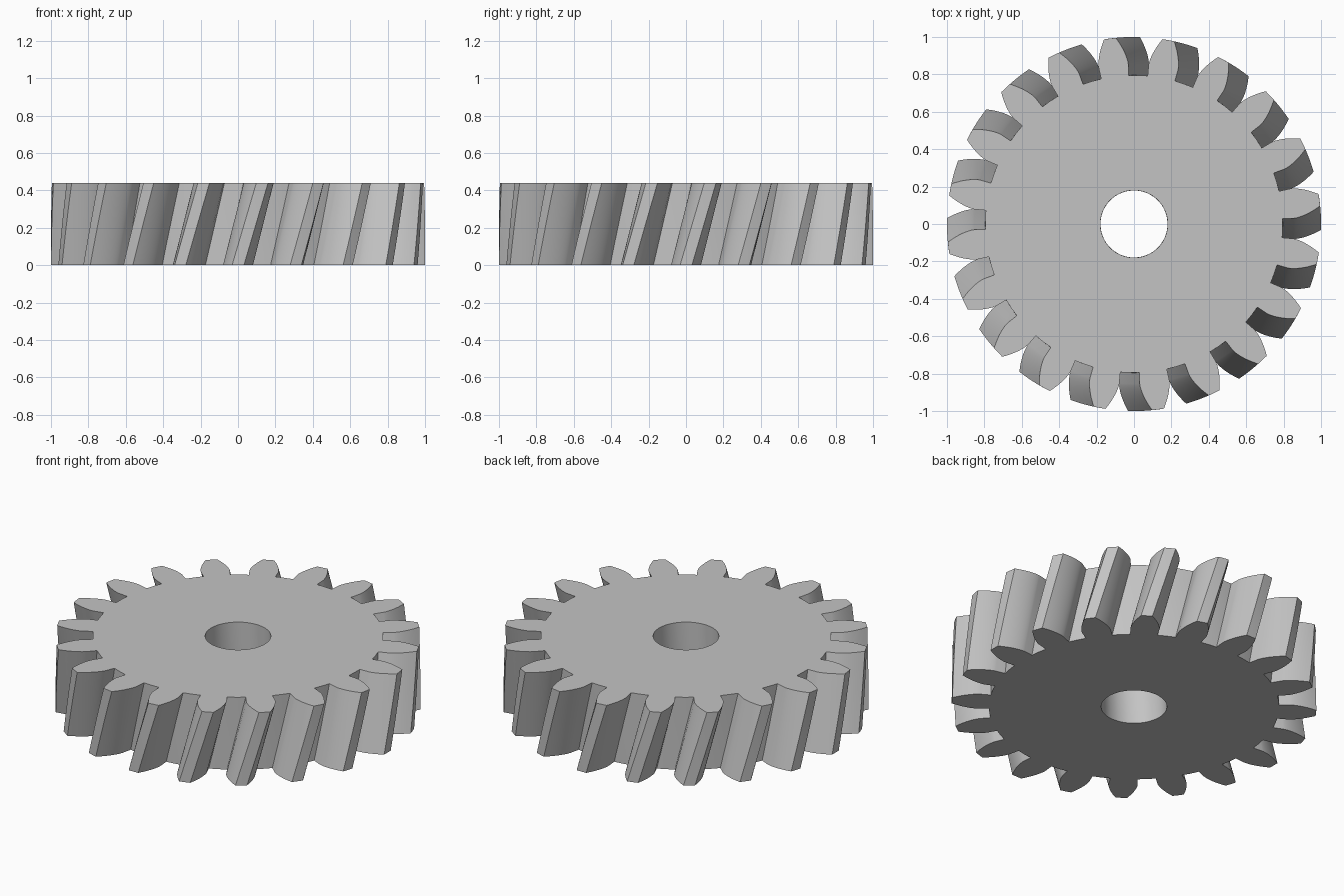
import bpy, bmesh
from math import pi, sin, cos, tan, acos, radians

cube = bpy.data.objects.get("Cube")
if cube:
    bpy.data.objects.remove(cube, do_unlink=True)

# Gear proportions, all driven by the module
TEETH = 20
MODULE = 2 / (TEETH + 2)
PITCH_R = TEETH * MODULE / 2
TIP_R = PITCH_R + MODULE
ROOT_R = PITCH_R - 1.25 * MODULE
PRESSURE = radians(20)
BASE_R = PITCH_R * cos(PRESSURE)
BORE_R = 0.18
HEIGHT = 0.438
TWIST = HEIGHT * tan(radians(15)) / PITCH_R
LAYERS = 6
FLANK_STEPS = 8


def half_angle(r):
    """Half the tooth's angular width on an involute flank."""
    a = acos(min(1, BASE_R / r))
    return pi / (2 * TEETH) + (tan(PRESSURE) - PRESSURE) - (tan(a) - a)


# One tooth as (radius, angle) points, from one root corner to the other
root_half = half_angle(BASE_R)
flank = [(ROOT_R, -root_half)]
for i in range(FLANK_STEPS + 1):
    r = BASE_R + (TIP_R - BASE_R) * (i / FLANK_STEPS) ** 1.3
    flank.append((r, -half_angle(r)))
tooth = flank + [(TIP_R, 0)] + [(r, -a) for r, a in reversed(flank)]
segment = tooth + [(ROOT_R, pi / TEETH)]
size = len(segment)
bore_angles = [-root_half, 0, root_half, pi / TEETH]

bm = bmesh.new()


def ring(points, z):
    """Vertices of one layer, repeated round the gear and turned by the helix."""
    turn = pi / 2 + TWIST * z / HEIGHT
    verts = []
    for t in range(TEETH):
        for r, a in points:
            ang = turn + a + 2 * pi * t / TEETH
            verts.append(bm.verts.new((r * cos(ang), r * sin(ang), z)))
    return verts


def wall(low, high):
    n = len(low)
    for i in range(n):
        j = (i + 1) % n
        bm.faces.new((low[i], low[j], high[j], high[i]))


# Helical toothed wall
levels = [HEIGHT * i / LAYERS for i in range(LAYERS + 1)]
outer = [ring(segment, z) for z in levels]
for low, high in zip(outer, outer[1:]):
    wall(low, high)

# Straight bore through the middle
bore = [ring([(BORE_R, a) for a in bore_angles], z) for z in (0, HEIGHT)]
wall(bore[0], bore[1])

# Flat end faces: a web between bore and root circle, plus one face per tooth
for rim, hole, z in ((outer[0], bore[0], 0), (outer[-1], bore[1], HEIGHT)):
    middle = ring([(ROOT_R, 0)], z)
    web = []
    for t in range(TEETH):
        part = rim[t * size:(t + 1) * size]
        bm.faces.new(part[:-1] + [middle[t]])
        web += [part[0], middle[t], part[-2], part[-1]]
    wall(hole, web)

bmesh.ops.recalc_face_normals(bm, faces=bm.faces)
mesh = bpy.data.meshes.new("helical_gear")
bm.to_mesh(mesh)
bm.free()
gear = bpy.data.objects.new("helical_gear", mesh)
bpy.context.collection.objects.link(gear)

# Plain grey metal
color = (0.55, 0.55, 0.55, 1)
mat = bpy.data.materials.new("grey_metal")
mat.use_nodes = True
mat.diffuse_color = color
mat.node_tree.nodes["Principled BSDF"].inputs["Base Color"].default_value = color
mesh.materials.append(mat)

# Smooth flanks and bore, crisp tooth edges
bpy.ops.object.select_all(action="DESELECT")
gear.select_set(True)
bpy.context.view_layer.objects.active = gear
bpy.ops.object.shade_smooth_by_angle(angle=radians(30))
